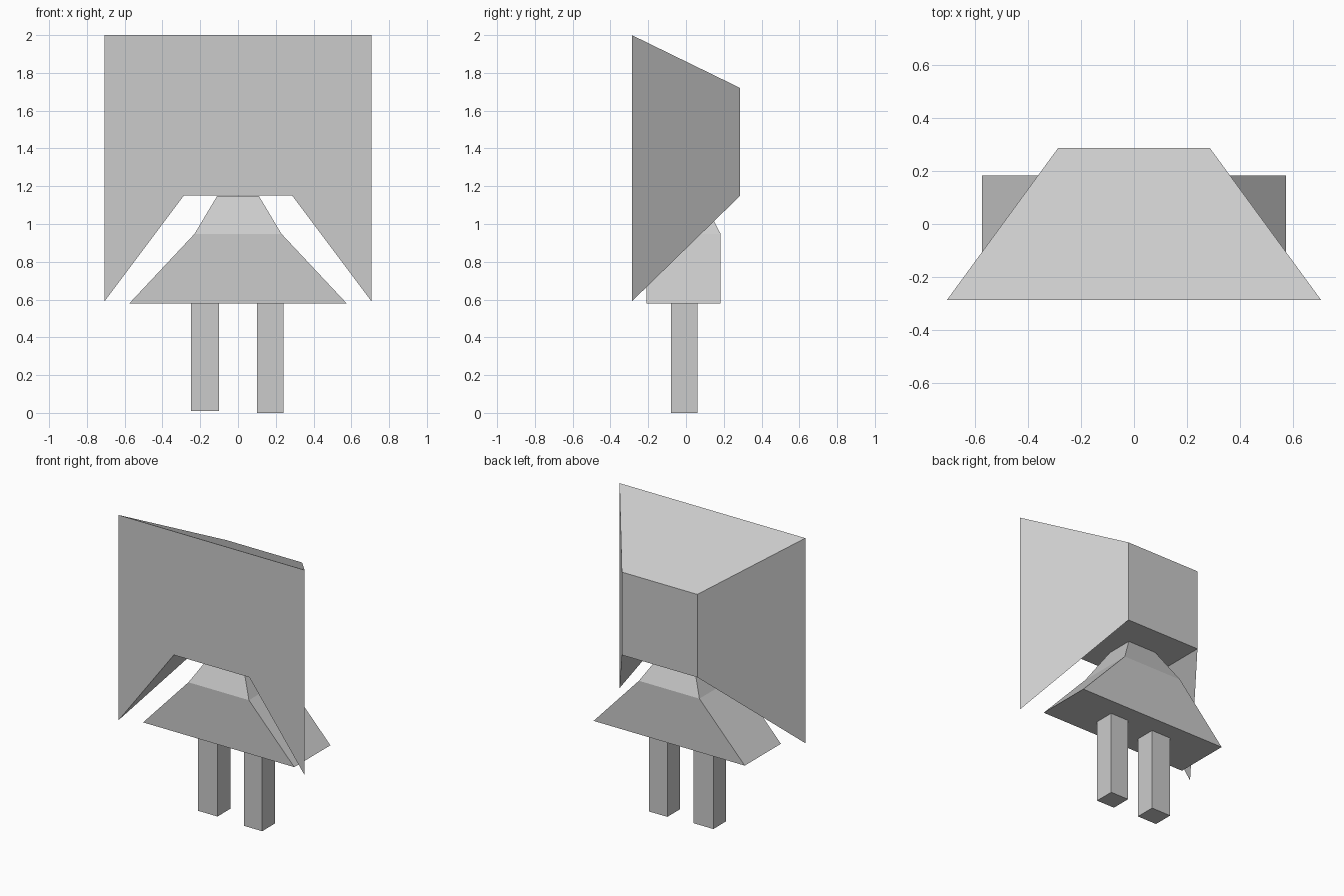
import bpy, bmesh

if "Cube" in bpy.data.objects:
    bpy.data.objects.remove(bpy.data.objects["Cube"])


def make(name, bm):
    bmesh.ops.recalc_face_normals(bm, faces=bm.faces)
    mesh = bpy.data.meshes.new(name)
    bm.to_mesh(mesh)
    bm.free()
    ob = bpy.data.objects.new(name, mesh)
    bpy.context.collection.objects.link(ob)
    return ob


def loft(name, rings):
    """Join closed rings of equal point count and cap both ends."""
    bm = bmesh.new()
    loops = [[bm.verts.new(p) for p in ring] for ring in rings]
    n = len(loops[0])
    for a, b in zip(loops, loops[1:]):
        for i in range(n):
            j = (i + 1) % n
            bm.faces.new((a[i], a[j], b[j], b[i]))
    bm.faces.new(loops[0])
    bm.faces.new(loops[-1])
    return make(name, bm)


def rect(x0, x1, y0, y1, z):
    return [(x0, y0, z), (x1, y0, z), (x1, y1, z), (x0, y1, z)]


# head: wide notched front face tapering to a small square back face
bm = bmesh.new()
F, B = -0.287, 0.287
front = [bm.verts.new((x, F, z)) for x, z in
         ((-0.707, 2.0), (0.707, 2.0), (0.707, 0.59), (0.287, 1.15), (-0.287, 1.15), (-0.707, 0.59))]
back = [bm.verts.new((x, B, z)) for x, z in
        ((-0.287, 1.72), (0.287, 1.72), (0.287, 1.15), (-0.287, 1.15))]
tl, tr, pr, br, bl, pl = front
for face in (front, back,
             (tl, tr, back[1], back[0]),      # sloping top
             (tr, pr, back[2], back[1]),      # right side
             (tl, pl, back[3], back[0]),      # left side
             (br, bl, back[3], back[2]),      # underside
             (pr, br, back[2]), (pl, bl, back[3])):
    bm.faces.new(face)
make("head", bm)

# body: flared skirt with a narrowing shoulder section
loft("body", [rect(-0.575, 0.575, -0.21, 0.183, 0.58),
              rect(-0.23, 0.23, -0.21, 0.183, 0.948),
              rect(-0.11, 0.11, -0.11, 0.08, 1.149)])

# legs: two slightly uneven square posts
for side, x0, x1, z0 in (("left", -0.25, -0.10, 0.01), ("right", 0.10, 0.24, 0.0)):
    loft(side + "_leg", [rect(x0, x1, -0.08, 0.06, z0), rect(x0, x1, -0.08, 0.06, 0.58)])
